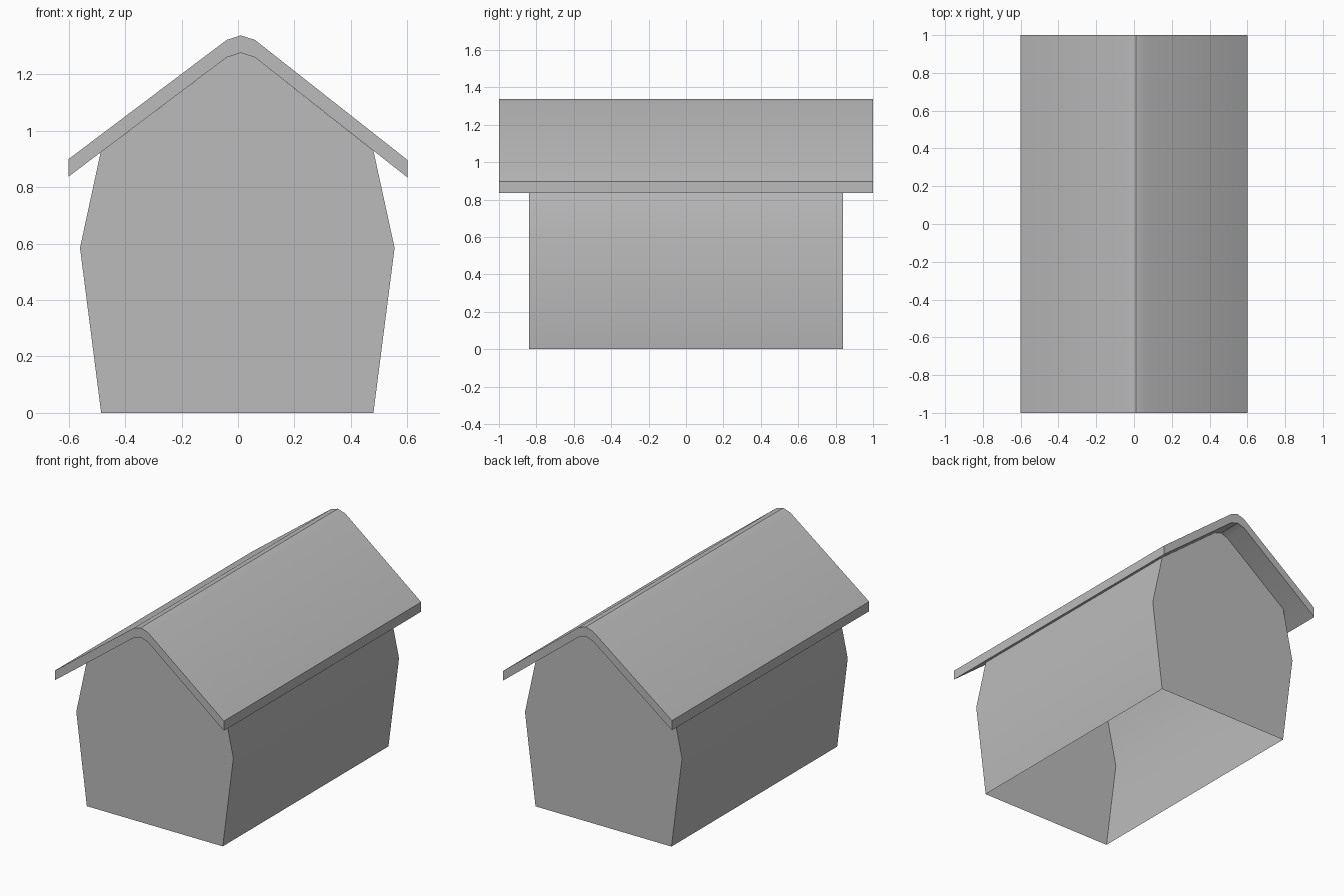
import bpy
import bmesh

cube = bpy.data.objects.get("Cube")
if cube:
    bpy.data.objects.remove(cube, do_unlink=True)

# One plain grey for the whole building
grey = bpy.data.materials.new("plain_grey")
grey.use_nodes = True
GREY = (0.5, 0.5, 0.5, 1)
grey.diffuse_color = GREY
grey.node_tree.nodes["Principled BSDF"].inputs["Base Color"].default_value = GREY


def extrude_profile(name, profile, half_length, open_edges=()):
    """Extrude an x-z outline along y, cap both ends, skip the open edges."""
    bm = bmesh.new()
    front = [bm.verts.new((x, -half_length, z)) for x, z in profile]
    back = [bm.verts.new((x, half_length, z)) for x, z in profile]
    bm.faces.new(front)
    bm.faces.new(back[::-1])
    count = len(profile)
    for i in range(count):
        j = (i + 1) % count
        if i not in open_edges:
            bm.faces.new((front[j], front[i], back[i], back[j]))
    mesh = bpy.data.meshes.new(name)
    bm.to_mesh(mesh)
    bm.free()
    obj = bpy.data.objects.new(name, mesh)
    bpy.context.collection.objects.link(obj)
    mesh.materials.append(grey)
    bpy.ops.object.select_all(action="DESELECT")
    obj.select_set(True)
    bpy.context.view_layer.objects.active = obj
    bpy.ops.object.shade_smooth_by_angle()
    return obj


# Underside of the roof, from the right eave over the rounded ridge
eaves = [(0.6, 0.835), (0.06, 1.26), (0.01, 1.276), (-0.04, 1.26), (-0.6, 0.838)]
thickness = 0.062

# Roof slab: underside back to front, then the top surface
roof_outline = eaves[::-1] + [(x, z + thickness) for x, z in eaves]
extrude_profile("roof", roof_outline, 1.0)

# Walls: bulging shell, open below and closed above by the roof slab
wall_outline = [(-0.485, 0), (0.48, 0), (0.555, 0.585), (0.48, 0.929)]
wall_outline += eaves[1:-1] + [(-0.487, 0.923), (-0.56, 0.585)]
extrude_profile("walls", wall_outline, 0.84, open_edges=(0, 3, 4, 5, 6))
